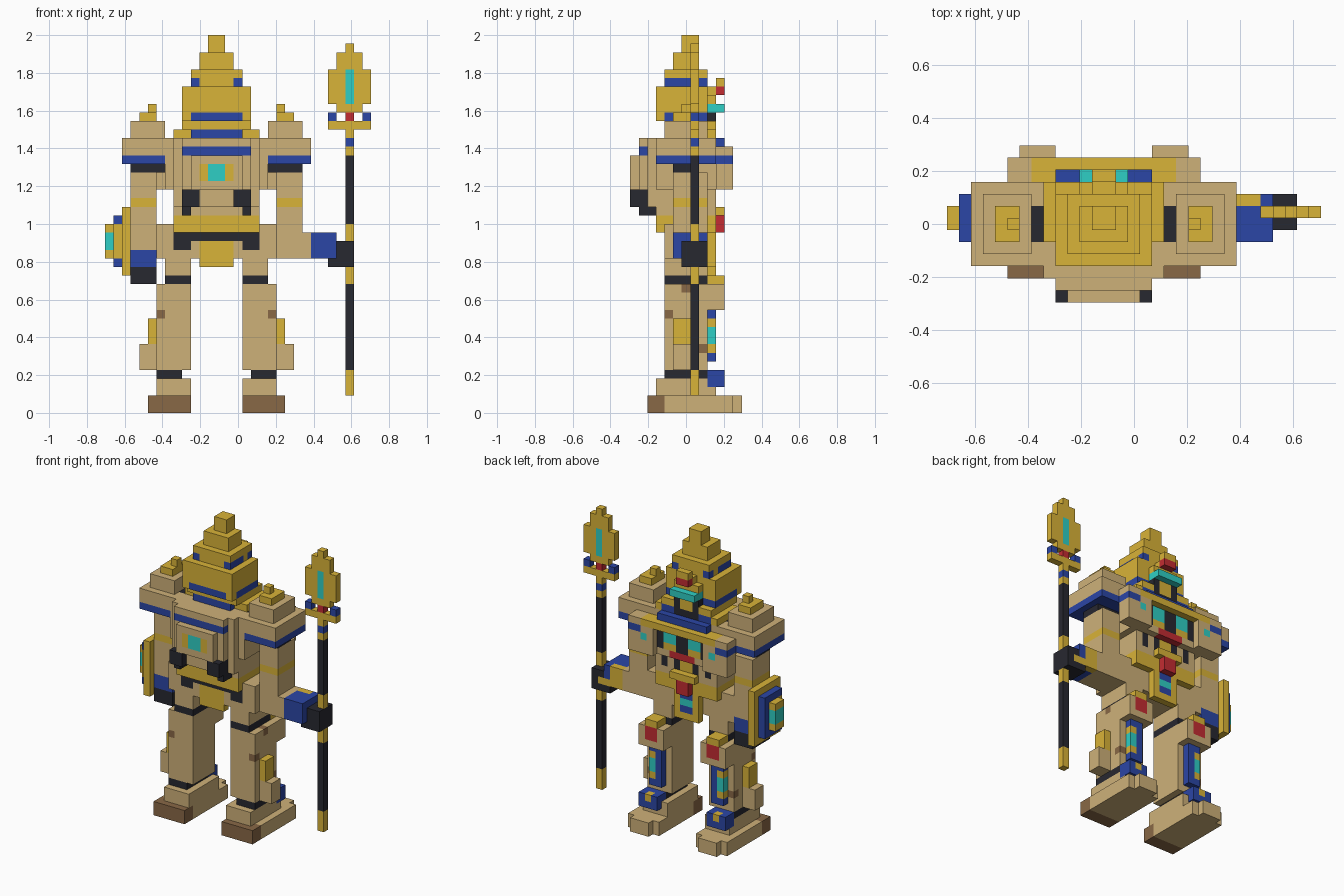
import bpy
import bmesh
from mathutils import Vector

old = bpy.data.objects.get("Cube")
if old:
    bpy.data.objects.remove(old, do_unlink=True)

UNIT = 2 / 44                          # edge of one block
ORIGIN = Vector((15.5, 6.5, 0))        # grid point at the world origin
MIDDLE = 26                            # sum of mirrored x positions

PALETTE = {
    "sandstone": (206, 177, 121),
    "gold": (217, 179, 56),
    "lapis_blue": (43, 70, 166),
    "charcoal": (39, 40, 48),
    "turquoise": (47, 207, 197),
    "red": (195, 44, 50),
    "brown": (137, 104, 70),
}
NAMES = list(PALETTE)


def linear(value):
    value /= 255
    return value / 12.92 if value < 0.04 else ((value + 0.055) / 1.055) ** 2.4


def make_material(name):
    colour = [linear(c) for c in PALETTE[name]] + [1]
    material = bpy.data.materials.new(name)
    material.use_nodes = True
    material.diffuse_color = colour
    shader = material.node_tree.nodes["Principled BSDF"]
    shader.inputs["Base Color"].default_value = colour
    shader.inputs["Roughness"].default_value = 0.8
    return material


MATERIALS = [make_material(name) for name in NAMES]
cells = {}


def box(part, colour, x, y, z):
    """Fill a block range; later boxes repaint earlier ones."""
    for i in range(*x):
        for j in range(*y):
            for k in range(*z):
                cells[i, j, k] = (part, NAMES.index(colour))


def flip(x):
    return (MIDDLE - x[1], MIDDLE - x[0])


def both(part, colour, x, y, z):
    """The same box on both sides of one part."""
    box(part, colour, x, y, z)
    box(part, colour, flip(x), y, z)


def pair(part, colour, x, y, z):
    """A box on the right part and its mirror on the left part."""
    box("right_" + part, colour, x, y, z)
    box("left_" + part, colour, flip(x), y, z)


# Feet
pair("foot", "sandstone", x=(5, 10), y=(2, 12), z=(0, 2))
pair("foot", "sandstone", x=(6, 9), y=(12, 13), z=(0, 2))
pair("foot", "brown", x=(5, 10), y=(2, 4), z=(0, 2))
pair("foot", "sandstone", x=(6, 10), y=(3, 10), z=(2, 4))
pair("foot", "lapis_blue", x=(6, 9), y=(9, 11), z=(3, 5))
pair("foot", "gold", x=(7, 8), y=(10, 11), z=(4, 5))

# Legs with ankle ring, side plates, worn spots and shin inlay
pair("leg", "charcoal", x=(6, 9), y=(4, 9), z=(4, 5))
pair("leg", "sandstone", x=(6, 10), y=(4, 9), z=(5, 15))
pair("leg", "sandstone", x=(4, 6), y=(5, 7), z=(5, 8))
pair("leg", "gold", x=(5, 6), y=(5, 7), z=(8, 11))
pair("leg", "brown", x=(6, 7), y=(4, 5), z=(11, 12))
pair("leg", "brown", x=(6, 7), y=(6, 7), z=(14, 15))
pair("leg", "brown", x=(6, 7), y=(8, 9), z=(7, 8))
pair("shin_plate", "lapis_blue", x=(7, 9), y=(9, 10), z=(6, 12))
pair("shin_plate", "gold", x=(7, 8), y=(9, 10), z=(7, 11))
pair("shin_plate", "turquoise", x=(7, 8), y=(9, 10), z=(8, 10))

# Knees and thighs
pair("knee", "sandstone", x=(6, 10), y=(9, 11), z=(12, 15))
pair("knee", "gold", x=(7, 9), y=(9, 11), z=(15, 16))
pair("knee", "red", x=(7, 9), y=(10, 11), z=(13, 15))
pair("thigh", "charcoal", x=(7, 10), y=(4, 9), z=(15, 16))
pair("thigh", "sandstone", x=(7, 10), y=(4, 9), z=(16, 20))

# Hips, belt and loincloth
box("hips", "sandstone", x=(6, 20), y=(4, 9), z=(18, 22))
box("hips", "charcoal", x=(8, 18), y=(4, 6), z=(20, 21))
both("hips", "charcoal", x=(8, 10), y=(4, 6), z=(19, 20))
box("belt", "gold", x=(8, 18), y=(3, 10), z=(21, 23))
box("belt", "sandstone", x=(8, 18), y=(3, 10), z=(23, 24))
box("belt", "gold", x=(11, 15), y=(9, 11), z=(23, 24))
box("belt", "red", x=(12, 14), y=(10, 11), z=(21, 23))
box("loincloth", "gold", x=(11, 15), y=(4, 5), z=(17, 20))
box("loincloth", "gold", x=(11, 15), y=(9, 10), z=(17, 22))
box("loincloth", "lapis_blue", x=(12, 14), y=(9, 10), z=(18, 21))
box("loincloth", "turquoise", x=(12, 14), y=(9, 10), z=(19, 20))

# Stomach with dark ribs
box("stomach", "sandstone", x=(8, 18), y=(3, 10), z=(24, 26))
both("stomach", "charcoal", x=(9, 10), y=(9, 10), z=(24, 26))
both("stomach", "charcoal", x=(11, 12), y=(9, 10), z=(24, 26))
box("stomach", "gold", x=(12, 14), y=(9, 10), z=(24, 26))

# Chest with side pads, recessed front plate, ledge and collar
box("chest", "sandstone", x=(7, 19), y=(3, 10), z=(26, 32))
both("chest", "charcoal", x=(7, 8), y=(5, 8), z=(28, 32))
both("chest_pads", "sandstone", x=(5, 9), y=(10, 12), z=(26, 31))
both("chest_pads", "lapis_blue", x=(5, 7), y=(10, 12), z=(29, 30))
both("chest_pads", "turquoise", x=(7, 8), y=(11, 12), z=(28, 29))
box("chest_plate", "sandstone", x=(9, 17), y=(10, 11), z=(26, 31))
both("chest_plate", "turquoise", x=(10, 12), y=(10, 11), z=(28, 30))
both("chest_plate", "charcoal", x=(9, 10), y=(10, 11), z=(27, 30))
box("chest_plate", "charcoal", x=(12, 14), y=(10, 11), z=(27, 30))
both("chest_plate", "gold", x=(10, 12), y=(10, 11), z=(27, 28))
box("chest_plate", "red", x=(11, 15), y=(10, 11), z=(26, 27))
box("chest_ledge", "gold", x=(7, 19), y=(10, 12), z=(30, 31))
box("collar", "lapis_blue", x=(9, 17), y=(10, 11), z=(31, 32))
box("collar", "gold", x=(8, 18), y=(6, 10), z=(32, 33))
both("collar", "gold", x=(8, 10), y=(5, 6), z=(32, 33))
box("collar", "lapis_blue", x=(10, 16), y=(4, 6), z=(32, 33))

# Backpack with glowing core and thrusters
box("backpack", "sandstone", x=(8, 18), y=(2, 3), z=(24, 32))
box("backpack", "sandstone", x=(9, 17), y=(1, 2), z=(24, 32))
box("backpack", "lapis_blue", x=(9, 17), y=(1, 2), z=(30, 31))
box("backpack", "sandstone", x=(10, 16), y=(0, 1), z=(26, 30))
box("backpack", "gold", x=(11, 15), y=(0, 1), z=(27, 29))
box("backpack", "turquoise", x=(12, 14), y=(0, 1), z=(27, 29))
both("backpack", "charcoal", x=(9, 11), y=(0, 2), z=(24, 26))
both("backpack", "charcoal", x=(9, 10), y=(1, 3), z=(23, 24))

# Head and stepped headdress with striped side cloths
box("head", "gold", x=(9, 17), y=(4, 9), z=(33, 34))
box("headdress", "gold", x=(9, 17), y=(3, 9), z=(34, 38))
box("headdress", "lapis_blue", x=(9, 17), y=(4, 9), z=(34, 35))
box("headdress", "lapis_blue", x=(10, 16), y=(3, 4), z=(34, 35))
both("headdress", "lapis_blue", x=(9, 11), y=(9, 10), z=(32, 33))
box("headdress", "gold", x=(10, 16), y=(4, 9), z=(38, 40))
both("headdress", "lapis_blue", x=(10, 11), y=(4, 7), z=(38, 39))
both("headdress", "lapis_blue", x=(10, 11), y=(8, 9), z=(38, 39))
box("headdress", "gold", x=(11, 15), y=(5, 8), z=(40, 42))
box("headdress", "gold", x=(12, 14), y=(6, 8), z=(42, 44))
both("headdress", "gold", x=(9, 11), y=(9, 10), z=(33, 34))

# Face, visor and crest
box("face", "charcoal", x=(11, 15), y=(9, 10), z=(32, 35))
box("face", "gold", x=(12, 14), y=(9, 10), z=(33, 35))
box("visor", "turquoise", x=(11, 15), y=(9, 11), z=(35, 36))
box("crest", "gold", x=(11, 15), y=(9, 10), z=(36, 37))
box("crest", "gold", x=(12, 14), y=(9, 10), z=(37, 38))
box("crest", "red", x=(12, 14), y=(10, 11), z=(37, 38))
box("crest", "gold", x=(12, 14), y=(10, 11), z=(38, 39))

# Stepped shoulders
pair("shoulder", "charcoal", x=(3, 7), y=(5, 8), z=(28, 29))
pair("shoulder", "lapis_blue", x=(2, 7), y=(3, 10), z=(29, 30))
pair("shoulder", "sandstone", x=(2, 7), y=(3, 10), z=(30, 32))
pair("shoulder", "sandstone", x=(3, 7), y=(4, 9), z=(32, 34))
pair("shoulder", "gold", x=(4, 6), y=(5, 8), z=(34, 35))
pair("shoulder", "gold", x=(5, 6), y=(6, 7), z=(35, 36))

# Arms and hands
pair("arm", "sandstone", x=(3, 6), y=(5, 9), z=(19, 28))
pair("arm", "gold", x=(3, 6), y=(5, 9), z=(24, 25))
box("right_hand", "lapis_blue", x=(3, 6), y=(5, 9), z=(17, 19))
box("right_hand", "charcoal", x=(3, 6), y=(5, 9), z=(15, 17))
box("left_arm", "sandstone", x=(20, 24), y=(5, 9), z=(18, 21))
box("left_hand", "charcoal", x=(26, 29), y=(6, 9), z=(17, 20))
box("left_cuff", "lapis_blue", x=(24, 27), y=(5, 9), z=(18, 21))
box("left_cuff", "gold", x=(24, 26), y=(8, 9), z=(18, 21))
box("left_hand", "gold", x=(26, 28), y=(8, 9), z=(18, 19))

# Shield on the right forearm
box("shield", "gold", x=(2, 3), y=(4, 10), z=(16, 24))
box("shield", "lapis_blue", x=(1, 2), y=(5, 9), z=(17, 23))
box("shield", "gold", x=(1, 2), y=(5, 6), z=(18, 22))
box("shield", "gold", x=(0, 1), y=(6, 8), z=(18, 22))
box("shield", "turquoise", x=(0, 1), y=(6, 8), z=(19, 21))

# Staff, from foot to blade
SHAFT = dict(x=(28, 29), y=(7, 8))
box("staff", "gold", z=(2, 33), **SHAFT)
for dark in ((5, 15), (17, 20), (22, 30)):
    box("staff", "charcoal", z=dark, **SHAFT)
box("staff", "lapis_blue", z=(31, 32), **SHAFT)
box("staff_head", "gold", x=(26, 31), y=(7, 8), z=(33, 34))
for prong in (26, 30):
    box("staff_head", "lapis_blue", x=(prong, prong + 1), y=(7, 8), z=(34, 35))
box("staff_head", "red", z=(34, 35), **SHAFT)
box("staff_head", "gold", x=(27, 30), y=(7, 8), z=(35, 42))
box("staff_head", "gold", x=(26, 31), y=(7, 8), z=(36, 40))
box("staff_head", "gold", z=(42, 43), **SHAFT)
box("staff_head", "turquoise", z=(36, 40), **SHAFT)


def build(part):
    """Mesh the visible faces of one part and merge flat areas."""
    bm = bmesh.new()
    corners = {}

    def corner(point):
        key = tuple(round(c) for c in point)
        if key not in corners:
            corners[key] = bm.verts.new((point - ORIGIN) * UNIT)
        return corners[key]

    for cell, (owner, colour) in cells.items():
        if owner != part:
            continue
        for axis in range(3):
            for sign in (-1, 1):
                normal = Vector((0, 0, 0))
                normal[axis] = sign
                if tuple(round(c) for c in Vector(cell) + normal) in cells:
                    continue
                u = Vector((0, 0, 0))
                u[(axis + 1) % 3] = 0.5
                v = normal.cross(u)
                centre = Vector(cell) + Vector((0.5, 0.5, 0.5)) + normal / 2
                ring = (centre - u - v, centre + u - v, centre + u + v, centre - u + v)
                bm.faces.new([corner(p) for p in ring]).material_index = colour
    bmesh.ops.dissolve_limit(bm, angle_limit=0.01, verts=bm.verts[:],
                             edges=bm.edges[:], delimit={"MATERIAL"})
    mesh = bpy.data.meshes.new(part)
    bm.to_mesh(mesh)
    bm.free()
    for material in MATERIALS:
        mesh.materials.append(material)
    bpy.context.collection.objects.link(bpy.data.objects.new(part, mesh))


for part_name in sorted({owner for owner, _ in cells.values()}):
    build(part_name)
